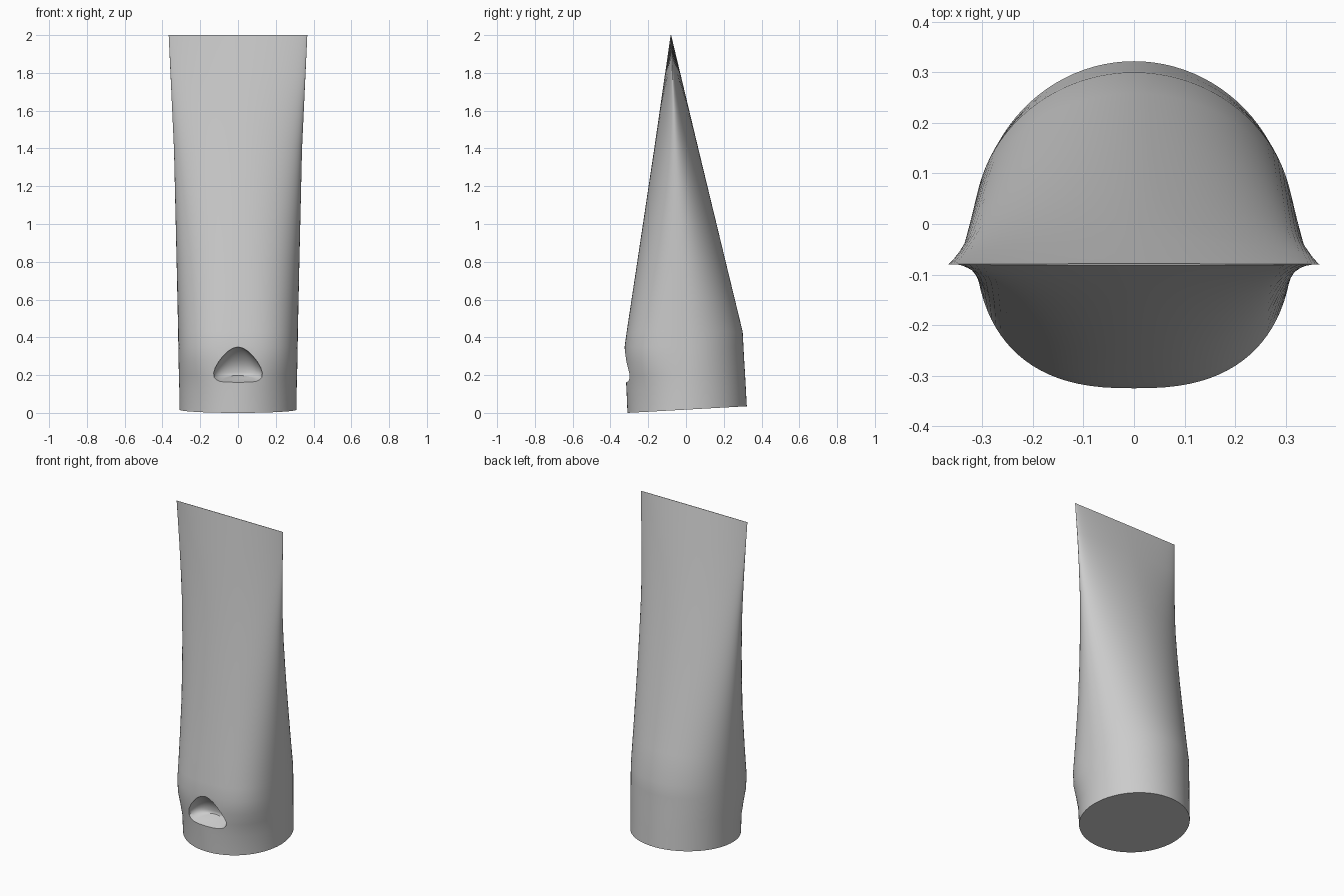
import bpy, bmesh, math

if "Cube" in bpy.data.objects:
    bpy.data.objects.remove(bpy.data.objects["Cube"])

def lerp_rows(rows, z):
    """Linear interpolation in a table whose first column is the height."""
    for a, b in zip(rows, rows[1:]):
        if z <= b[0]:
            t = (z - a[0]) / (b[0] - a[0])
            return [p + (q - p) * t for p, q in zip(a[1:], b[1:])]
    return list(rows[-1][1:])

def spow(v, e):
    return math.copysign(abs(v) ** e, v)

def loft(name, rings):
    """Skin closed rings of equal point count and cap both ends."""
    bm = bmesh.new()
    vs = [[bm.verts.new(p) for p in r] for r in rings]
    n = len(vs[0])
    for a, b in zip(vs, vs[1:]):
        for i in range(n):
            j = (i + 1) % n
            bm.faces.new((a[i], a[j], b[j], b[i]))
    bm.faces.new(vs[0][::-1])
    bm.faces.new(vs[-1])
    bmesh.ops.recalc_face_normals(bm, faces=bm.faces)
    me = bpy.data.meshes.new(name)
    bm.to_mesh(me)
    bm.free()
    ob = bpy.data.objects.new(name, me)
    bpy.context.collection.objects.link(ob)
    return ob

# Tube body: z, half width, front y, back y, widest y, front and back roundness
BODY = [
    (0.00, .310, -.310, .322, .000, 2.00, 2.00),
    (0.12, .311, -.315, .316, .000, 2.05, 2.00),
    (0.20, .313, -.319, .312, .000, 2.25, 2.00),
    (0.27, .315, -.323, .308, .000, 2.50, 2.00),
    (0.35, .316, -.325, .304, .000, 2.55, 2.00),
    (0.43, .317, -.314, .300, -.002, 2.50, 2.00),
    (0.80, .325, -.258, .210, -.020, 2.25, 2.00),
    (1.40, .339, -.168, .065, -.055, 2.00, 1.90),
    (2.00, .367, -.0815, -.0785, -.080, 1.80, 1.80),
]
SEG = 96

def body_ring(z):
    w, yf, yb, yc, nf, nb = lerp_rows(BODY, z)
    fade = max(0, 1 - z / 0.4)          # slanted base fades out upward
    ring = []
    for i in range(SEG):
        a = 2 * math.pi * i / SEG
        s, c = math.sin(a), math.cos(a)
        n, d = (nb, yb - yc) if s > 0 else (nf, yc - yf)
        y = yc + d * spow(s, 2 / n)
        ring.append((w * spow(c, 2 / n), y, z + fade * (.0172 + .0555 * y)))
    return ring

heights = [r[0] for r in BODY[:6]] + [.6, .8, 1.0, 1.2, 1.4, 1.6, 1.8, 2.0]
body = loft("tube_body", [body_ring(z) for z in heights])

# Scooped opening in the front: z, half width, depth
SCOOP = [
    (.160, .095, .105), (.168, .116, .108), (.182, .129, .108), (.205, .131, .106),
    (.235, .122, .100), (.270, .103, .085), (.300, .080, .066), (.325, .055, .042),
    (.342, .028, .018), (.349, .004, .003),
]

def scoop_ring(z, w, d):
    ring = [(w, -.40), (w, -.36)]
    for i in range(25):
        a = math.pi * i / 24
        ring.append((w * spow(math.cos(a), .85), -.325 + d * math.sin(a) ** .85))
    ring += [(-w, -.36), (-w, -.40)]
    fade = max(0, 1 - (z - .16) / .16)  # floor rises inward
    return [(x, y, z + .37 * fade * (y + .322)) for x, y in ring]

cutter = loft("opening_cutter", [scoop_ring(*r) for r in SCOOP])
cutter.hide_render = True

mod = body.modifiers.new("opening", 'BOOLEAN')
mod.operation = 'DIFFERENCE'
mod.solver = 'EXACT'
mod.object = cutter
bpy.context.view_layer.objects.active = body
body.select_set(True)
cutter.select_set(False)
bpy.ops.object.modifier_apply(modifier=mod.name)
bpy.data.objects.remove(cutter)
bpy.ops.object.shade_smooth_by_angle(angle=math.radians(35))
